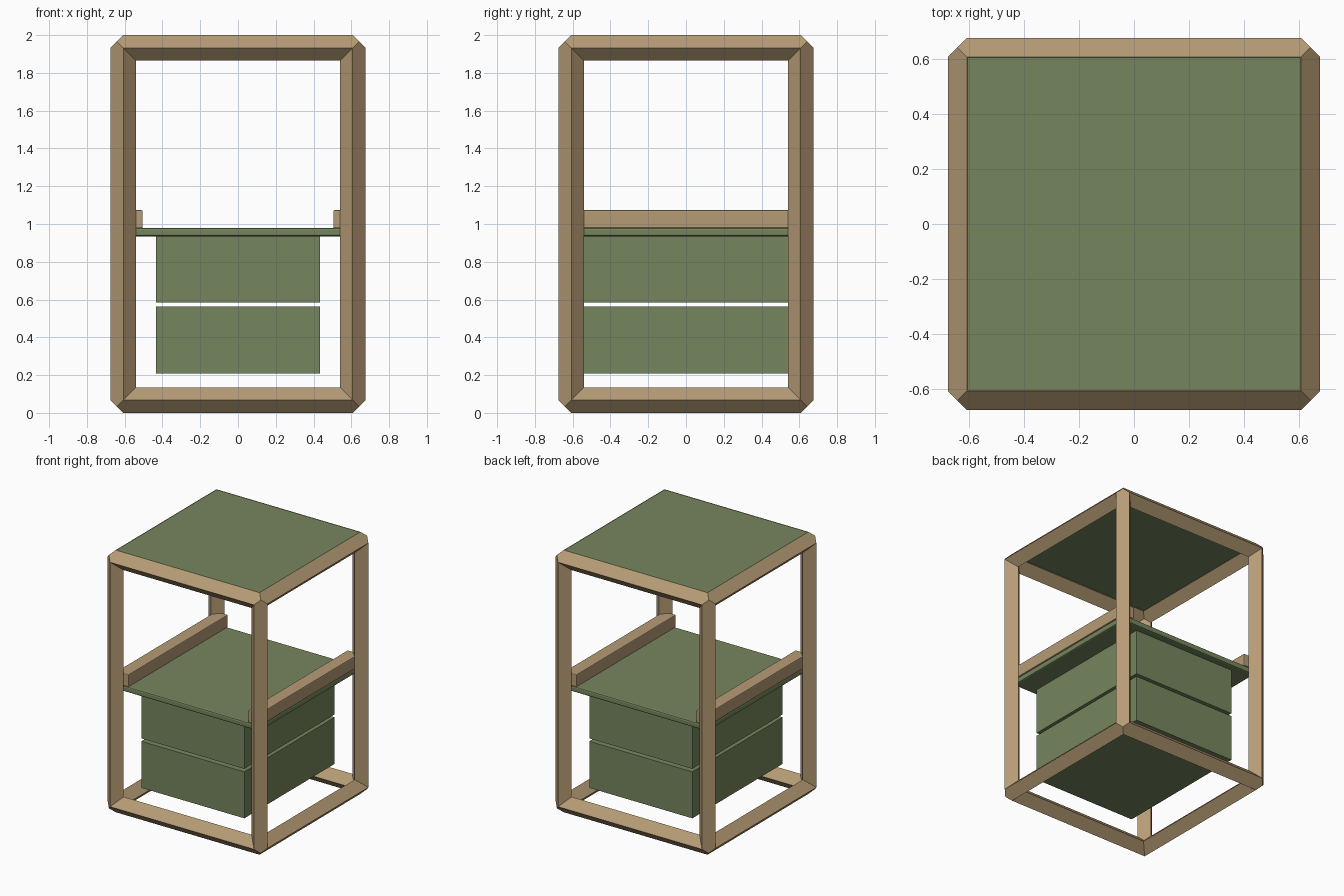
import bpy, bmesh
from mathutils import Vector

if "Cube" in bpy.data.objects:
    bpy.data.objects.remove(bpy.data.objects["Cube"])

def material(name, col):
    m = bpy.data.materials.new(name)
    m.diffuse_color = (*col, 1)
    m.use_nodes = True
    m.node_tree.nodes["Principled BSDF"].inputs["Base Color"].default_value = m.diffuse_color
    return m

WOOD = material("wood", (0.47, 0.33, 0.18))
GREEN = material("green_panel", (0.18, 0.24, 0.11))

def finish(name, bm, mat):
    bmesh.ops.recalc_face_normals(bm, faces=bm.faces)
    me = bpy.data.meshes.new(name)
    bm.to_mesh(me)
    bm.free()
    me.materials.append(mat)
    ob = bpy.data.objects.new(name, me)
    bpy.context.collection.objects.link(ob)
    return ob

def box(name, lo, hi, mat, bevel=0.0):
    lo, hi = Vector(lo), Vector(hi)
    bm = bmesh.new()
    bmesh.ops.create_cube(bm, size=1)
    for v in bm.verts:
        v.co = (lo + hi) / 2 + v.co * (hi - lo)
    ob = finish(name, bm, mat)
    if bevel:
        b = ob.modifiers.new("bevel", 'BEVEL')
        b.width, b.segments = bevel, 2
    return ob

def diamond_frame(name, half, centre, h, mat):
    """Twelve mitred bars of diamond section along the edges of a box."""
    bm = bmesh.new()
    for a in range(3):
        b, c = (a + 1) % 3, (a + 2) % 3
        for sb in (-1, 1):
            for sc in (-1, 1):
                def pt(sa, da, db, dc):
                    p = Vector(centre)
                    for ax, s, d in ((a, sa, da), (b, sb, db), (c, sc, dc)):
                        p[ax] += s * (half[ax] + d * h)
                    return p
                # mitred end line of each of the four facets
                facets = [
                    [(0, 0, 1), (.5, .5, .5), (0, 1, 0)],
                    [(-1, -1, 0), (-.5, -.5, -.5), (-1, 0, -1)],
                    [(0, 0, 1), (-1, -1, 0)],
                    [(0, 1, 0), (-1, 0, -1)],
                ]
                for end in facets:
                    loop = [pt(1, *d) for d in end] + [pt(-1, *d) for d in reversed(end)]
                    bm.faces.new([bm.verts.new(p) for p in loop])
    bmesh.ops.remove_doubles(bm, verts=bm.verts, dist=1e-4)
    return finish(name, bm, mat)

# outer frame
H = 0.0675
diamond_frame("outer_frame", (0.6075, 0.6075, 1 - H), (0, 0, 1), H, WOOD)

# top board and shelf board
box("top_board", (-0.605, -0.605, 1.958), (0.605, 0.605, 1.998), GREEN)
box("shelf_board", (-0.6, -0.6, 0.935), (0.6, 0.6, 0.978), GREEN, 0.01)

# side rails on the shelf
for side, s in (("left", -1), ("right", 1)):
    x = sorted((s * 0.505, s * 0.605))
    box(side + "_rail", (x[0], -0.6, 0.978), (x[1], 0.6, 1.073), WOOD, 0.006)

# two stacked drawers
for part, z0, z1 in (("lower", 0.208, 0.563), ("upper", 0.585, 0.938)):
    box(part + "_drawer", (-0.435, -0.545, z0), (0.435, 0.545, z1), GREEN)
